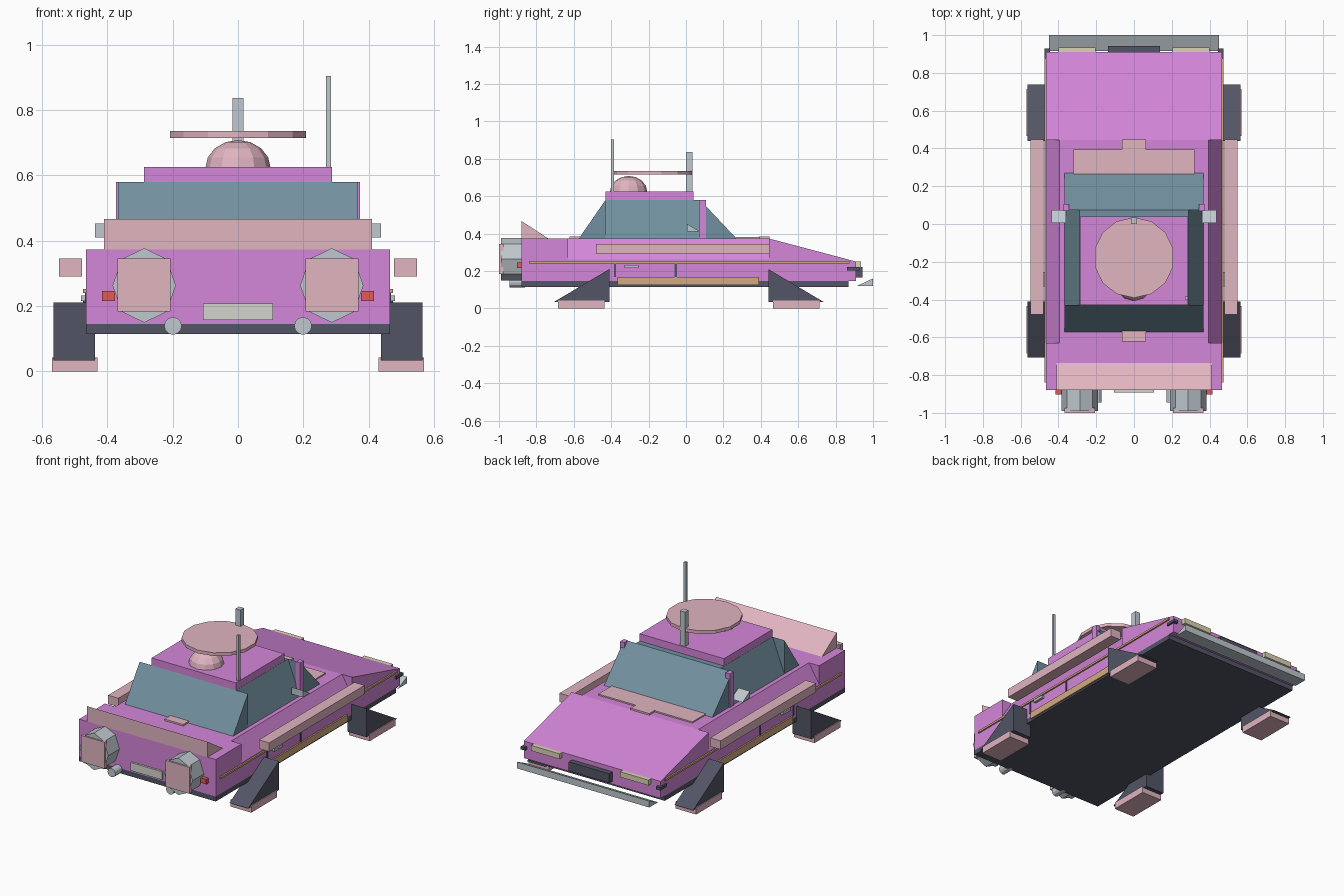
import bpy, bmesh, math
from mathutils import Matrix, Vector

if "Cube" in bpy.data.objects:
    bpy.data.objects.remove(bpy.data.objects["Cube"])

COLORS = {
    "violet": (0.66, 0.24, 0.70), "pink": (0.75, 0.46, 0.53), "glass": (0.17, 0.28, 0.35),
    "dark": (0.085, 0.09, 0.13), "tan": (0.64, 0.40, 0.22), "cream": (0.72, 0.66, 0.45),
    "plate": (0.66, 0.66, 0.62), "steel": (0.52, 0.58, 0.62), "red": (0.75, 0.10, 0.10),
}
MATS = {}
for key, rgb in COLORS.items():
    MATS[key] = bpy.data.materials.new(key)
    MATS[key].diffuse_color = (*rgb, 1)


def finish(name, bm, color):
    bmesh.ops.recalc_face_normals(bm, faces=bm.faces)
    me = bpy.data.meshes.new(name)
    bm.to_mesh(me)
    bm.free()
    me.materials.append(MATS[color])
    ob = bpy.data.objects.new(name, me)
    bpy.context.collection.objects.link(ob)
    return ob


def prism(name, pts, axis, a, b, color):
    """Extrude a profile along 'x' (points are y,z) or 'y' (points are x,z)."""
    bm = bmesh.new()
    place = (lambda p, t: (t, p[0], p[1])) if axis == "x" else (lambda p, t: (p[0], t, p[1]))
    lo = [bm.verts.new(place(p, a)) for p in pts]
    hi = [bm.verts.new(place(p, b)) for p in pts]
    bm.faces.new(lo)
    bm.faces.new(hi)
    for i in range(len(pts)):
        j = (i + 1) % len(pts)
        bm.faces.new((lo[i], lo[j], hi[j], hi[i]))
    return finish(name, bm, color)


def box(name, x, y, z, color):
    return prism(name, [(y[0], z[0]), (y[1], z[0]), (y[1], z[1]), (y[0], z[1])], "x", *x, color)


def both(fn, name, *args):
    """Build a part on +x and mirror it to -x."""
    ob = fn(name + "_right", *args)
    me = ob.data.copy()
    me.transform(Matrix.Scale(-1, 4, Vector((1, 0, 0))))
    me.flip_normals()
    bpy.context.collection.objects.link(bpy.data.objects.new(name + "_left", me))


def ring(cx, cz, rx, rz, n):
    return [(cx + rx * math.cos(2 * math.pi * i / n), cz + rz * math.sin(2 * math.pi * i / n))
            for i in range(n)]


# Hull: rear block, chamfered middle, sloping nose
box("hull_rear", (-0.465, 0.465), (-0.88, -0.63), (0.145, 0.373), "violet")
prism("hull_middle", [(-0.465, 0.145), (0.465, 0.145), (0.465, 0.26), (0.395, 0.373),
                      (-0.395, 0.373), (-0.465, 0.26)], "y", -0.63, 0.445, "violet")
prism("hull_nose", [(0.445, 0.145), (0.91, 0.145), (0.91, 0.25), (0.445, 0.373)],
      "x", -0.465, 0.465, "violet")
box("underbody", (-0.465, 0.465), (-0.88, 0.87), (0.115, 0.145), "dark")

# Cabin: glass wedges, tapered sides, roof
prism("rear_window", [(-0.573, 0.373), (-0.43, 0.58), (-0.43, 0.373)], "x", -0.368, 0.368, "glass")
prism("windscreen", [(0.27, 0.373), (0.075, 0.58), (0.075, 0.373)], "x", -0.368, 0.368, "glass")
prism("side_windows", [(-0.368, 0.373), (0.368, 0.373), (0.288, 0.58), (-0.288, 0.58)],
      "y", -0.43, 0.075, "glass")
box("roof", (-0.287, 0.287), (-0.43, 0.04), (0.578, 0.625), "violet")
both(box, "pillar", (0.345, 0.374), (0.07, 0.107), (0.373, 0.58), "violet")
both(prism, "mirror", [(0.005, 0.41), (0.075, 0.41), (0.005, 0.452)], "x", 0.36, 0.438, "steel")

# Deck panels
box("cowl_panel", (-0.32, 0.32), (0.265, 0.395), (0.37, 0.381), "pink")
box("hood_tab", (-0.063, 0.063), (0.39, 0.447), (0.37, 0.383), "pink")
box("deck_tab", (-0.063, 0.063), (-0.623, -0.565), (0.37, 0.383), "pink")
prism("tail_wedge", [(-0.88, 0.373), (-0.88, 0.467), (-0.735, 0.373)], "x", -0.41, 0.41, "pink")

# Side trim, floating rails and door details
both(box, "side_rail", (0.478, 0.548), (-0.48, 0.447), (0.291, 0.345), "pink")
both(box, "belt_strip", (0.46, 0.474), (-0.84, 0.875), (0.24, 0.252), "tan")
both(box, "sill_strip", (0.46, 0.474), (-0.365, 0.39), (0.125, 0.167), "tan")
for n, y in (("rear", -0.38), ("front", -0.055)):
    both(box, f"door_gap_{n}", (0.46, 0.469), (y - 0.006, y + 0.006), (0.167, 0.24), "dark")
both(box, "door_handle", (0.46, 0.481), (-0.33, -0.255), (0.216, 0.232), "steel")

# Landing legs and feet
for n, y, d in (("rear", -0.41, -1), ("front", 0.44, 1)):
    both(prism, f"{n}_leg", [(y, 0.21), (y, 0.033), (y + d * 0.298, 0.033)], "x", 0.438, 0.565, "dark")
    ys = sorted((y + d * 0.025, y + d * 0.275))
    both(box, f"{n}_foot", (0.43, 0.57), ys, (0.0, 0.042), "pink")

# Thrusters, nozzle plates and exhausts
both(prism, "thruster", ring(0.287, 0.263, 0.097, 0.114, 8), "y", -0.99, -0.87, "steel")
both(box, "nozzle_plate", (0.207, 0.369), (-1.0, -0.975), (0.183, 0.345), "pink")
both(prism, "exhaust", ring(0.199, 0.139, 0.027, 0.027, 12), "y", -0.945, -0.86, "steel")
both(box, "tail_light", (0.377, 0.416), (-0.903, -0.875), (0.216, 0.246), "red")
box("rear_plate", (-0.107, 0.107), (-0.892, -0.875), (0.157, 0.207), "plate")

# Nose details
both(box, "headlight", (0.205, 0.4), (0.9, 0.935), (0.217, 0.25), "cream")
both(box, "bumper_corner", (0.445, 0.475), (0.862, 0.928), (0.203, 0.22), "dark")
box("grille", (-0.138, 0.138), (0.9, 0.943), (0.165, 0.222), "dark")
prism("front_lip", [(0.915, 0.12), (1.0, 0.12), (1.0, 0.16)], "x", -0.45, 0.45, "steel")

# Roof equipment: dome, disc, mast, antenna
bm = bmesh.new()
bmesh.ops.create_uvsphere(bm, u_segments=12, v_segments=8, radius=1)
bmesh.ops.bisect_plane(bm, geom=bm.verts[:] + bm.edges[:] + bm.faces[:],
                       plane_co=(0, 0, 0), plane_no=(0, 0, 1), clear_inner=True)
bmesh.ops.transform(bm, verts=bm.verts, matrix=Matrix.Translation((0, -0.307, 0.622))
                    @ Matrix.Diagonal((0.1, 0.1, 0.086, 1)))
finish("roof_dome", bm, "pink")
bm = bmesh.new()
bmesh.ops.create_cone(bm, cap_ends=True, segments=14, radius1=0.213, radius2=0.213, depth=0.02,
                      matrix=Matrix.Translation((0, -0.178, 0.725)))
finish("roof_disc", bm, "pink")
box("mast", (-0.017, 0.017), (0.0, 0.034), (0.62, 0.836), "steel")
box("antenna", (0.27, 0.285), (-0.4, -0.385), (0.62, 0.904), "steel")

for m in bpy.data.materials:
    if m.users and not m.is_grease_pencil:
        m.use_nodes = True
        m.node_tree.nodes["Principled BSDF"].inputs["Base Color"].default_value = m.diffuse_color
